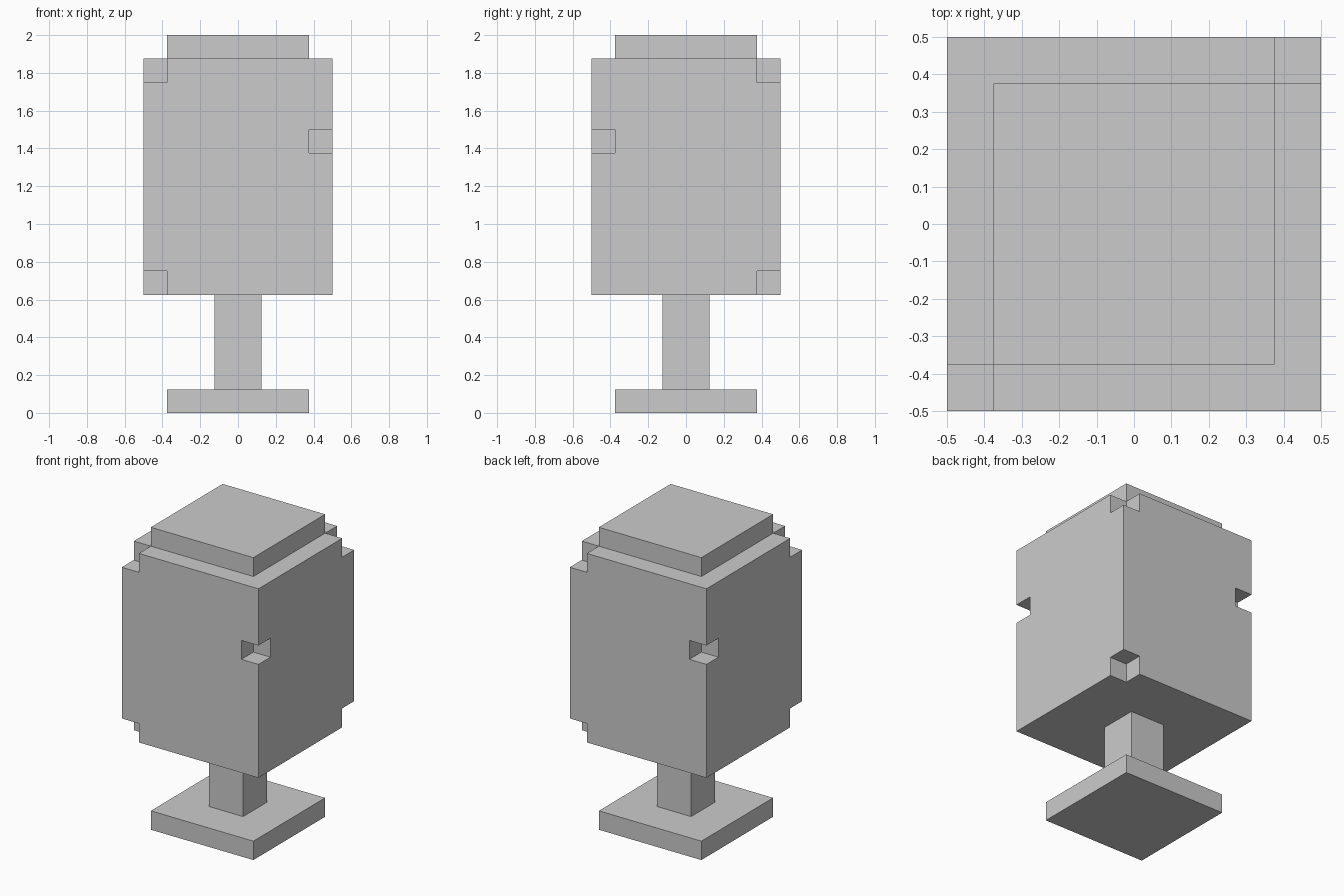
import bpy

if "Cube" in bpy.data.objects:
    bpy.data.objects.remove(bpy.data.objects["Cube"])


def box(name, x, y, z0, z1, width):
    """Square-section box centred on (x, y), spanning z0 to z1."""
    bpy.ops.mesh.primitive_cube_add(size=1, location=(x, y, (z0 + z1) / 2))
    obj = bpy.context.object
    obj.name = name
    obj.scale = (width, width, z1 - z0)
    bpy.ops.object.transform_apply(location=True, rotation=False, scale=True)
    return obj


def cut(target, cutter):
    """Subtract the cutter from the target, then discard the cutter."""
    cutter.hide_render = True
    mod = target.modifiers.new("notch", 'BOOLEAN')
    mod.operation = 'DIFFERENCE'
    mod.solver = 'EXACT'
    mod.object = cutter
    bpy.context.view_layer.objects.active = target
    bpy.ops.object.modifier_apply(modifier=mod.name)
    bpy.data.objects.remove(cutter, do_unlink=True)


# Foot, stem and lid
box("base", 0, 0, 0, 0.125, 0.75)
box("stem", 0, 0, 0.125, 0.625, 0.25)
box("cap", 0, 0, 1.875, 2.0, 0.75)

# Main block
body = box("body", 0, 0, 0.625, 1.875, 1.0)

# Corner notches: one diagonal pair at mid height, the other at top and bottom
for s in (-1, 1):
    cut(body, box("notch_cutter", s * 0.5, -s * 0.5, 1.375, 1.5, 0.25))
    cut(body, box("notch_cutter", s * 0.5, s * 0.5, 1.75, 2.0, 0.25))
    cut(body, box("notch_cutter", s * 0.5, s * 0.5, 0.5, 0.75, 0.25))
